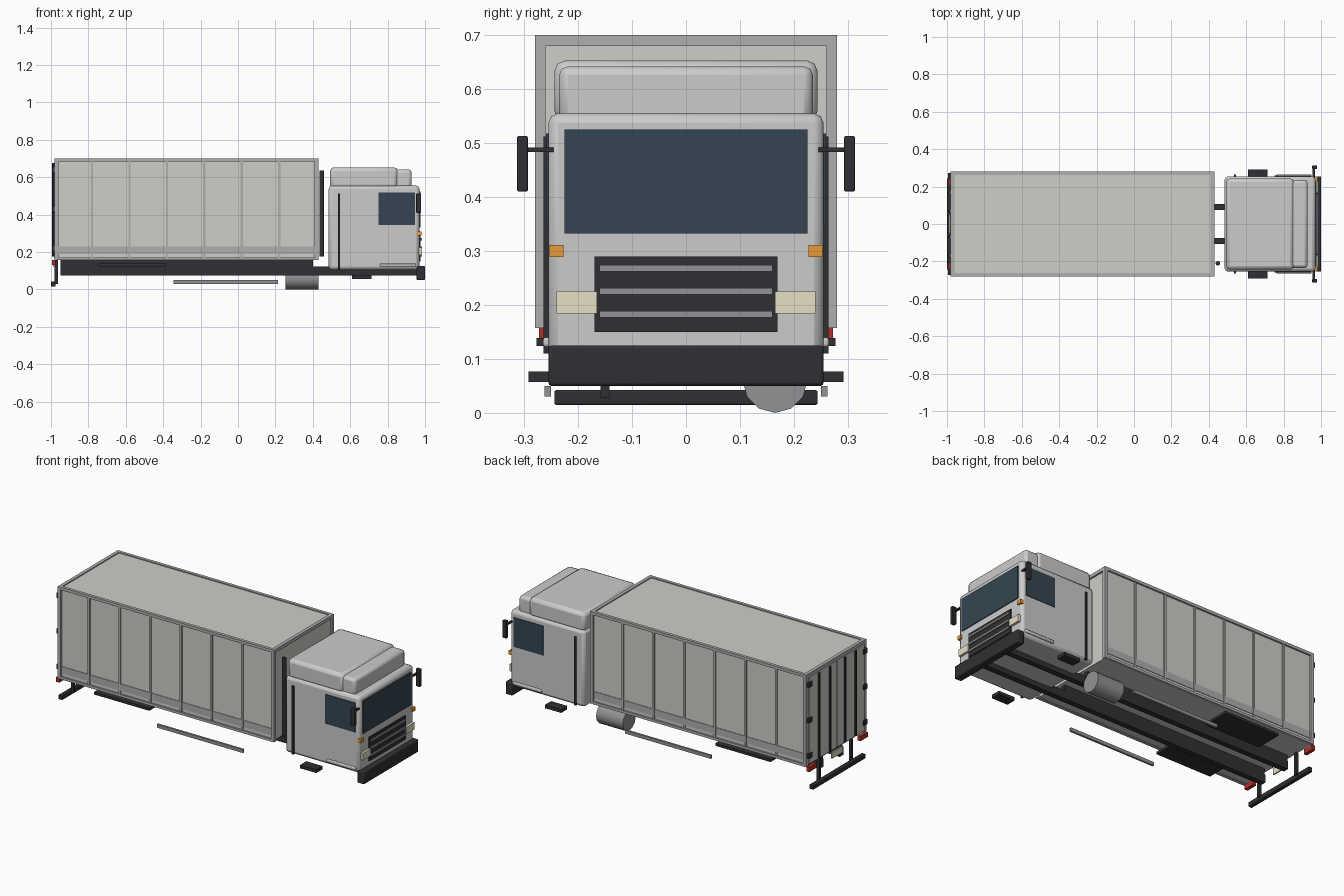
import bpy, math


def mat(name, *rgb):
    m = bpy.data.materials.new(name)
    m.diffuse_color = (*rgb, 1)
    return m


BODY = mat("body_grey", 0.62, 0.62, 0.62)
PANEL = mat("panel_grey", 0.62, 0.62, 0.58)
FRAME = mat("frame_grey", 0.42, 0.43, 0.42)
DARK = mat("dark_plastic", 0.03, 0.03, 0.035)
GLASS = mat("glass", 0.035, 0.06, 0.085)
STEEL = mat("steel", 0.28, 0.29, 0.30)
LAMP = mat("lamp", 0.80, 0.74, 0.55)
AMBER = mat("amber", 0.80, 0.33, 0.04)
RED = mat("red", 0.45, 0.03, 0.02)


def box(name, x, y, z, m, bevel=0, seg=2):
    """Box given by its (min, max) extents on each axis."""
    bpy.ops.mesh.primitive_cube_add(size=1, location=[(a + b) / 2 for a, b in (x, y, z)])
    o = bpy.context.object
    o.name = name
    o.scale = [b - a for a, b in (x, y, z)]
    bpy.ops.object.transform_apply(location=False, rotation=False, scale=True)
    o.data.materials.append(m)
    if bevel:
        b = o.modifiers.new("bevel", 'BEVEL')
        b.width, b.segments = bevel, seg
        bpy.ops.object.shade_smooth_by_angle(angle=math.radians(30))
    return o


def pair(name, x, y, z, m, bevel=0):
    """The same box on both sides of the truck."""
    box(name + "_left", x, y, z, m, bevel)
    box(name + "_right", x, (-y[1], -y[0]), z, m, bevel)


def rod(name, loc, r, length, m, axis='Z', sides=12):
    rot = (0, math.pi / 2, 0) if axis == 'X' else (0, 0, 0)
    bpy.ops.mesh.primitive_cylinder_add(vertices=sides, radius=r, depth=length,
                                        location=loc, rotation=rot)
    o = bpy.context.object
    o.name = name
    o.data.materials.append(m)
    bpy.ops.object.shade_smooth_by_angle(angle=math.radians(35))


# Cargo box with framed edges
box("cargo_box", (-0.975, 0.42), (-0.27, 0.27), (0.16, 0.694), PANEL)
for n, x in (("rear", (-0.98, -0.96)), ("front", (0.41, 0.43))):
    pair("corner_post_" + n, x, (0.26, 0.28), (0.157, 0.70), FRAME)
    box("top_crossbar_" + n, x, (-0.26, 0.26), (0.68, 0.70), FRAME)
pair("roof_rail", (-0.96, 0.41), (0.262, 0.28), (0.683, 0.70), FRAME)
pair("bottom_rail", (-0.96, 0.41), (0.262, 0.28), (0.157, 0.172), FRAME)
pair("kick_plate", (-0.96, 0.41), (0.265, 0.273), (0.19, 0.23), FRAME)
for i in range(6):
    x = -0.78 + 0.2 * i
    pair(f"side_rib_{i}", (x - 0.006, x + 0.006), (0.265, 0.277), (0.172, 0.683), FRAME)

# Rear doors, lock rods and hinges
pair("rear_door", (-0.985, -0.97), (0.003, 0.258), (0.17, 0.68), PANEL)
for y in (-0.17, -0.07, 0.07, 0.17):
    rod(f"lock_rod_{y}", (-0.988, y, 0.425), 0.007, 0.5, DARK, sides=8)
for i, z in enumerate((0.22, 0.43, 0.64)):
    pair(f"hinge_{i}", (-0.994, -0.975), (0.24, 0.272), (z - 0.014, z + 0.014), DARK)

# Chassis
pair("chassis_rail", (-0.95, 0.975), (0.075, 0.108), (0.075, 0.123), DARK)
pair("rail_spacer", (-0.95, 0.40), (0.08, 0.103), (0.12, 0.16), DARK)
pair("mudguard", (-0.745, -0.385), (0.12, 0.277), (0.124, 0.139), DARK)
pair("side_guard", (-0.345, 0.215), (0.25, 0.262), (0.03, 0.05), STEEL)
rod("fuel_tank", (0.342, 0.165, 0.06), 0.06, 0.175, STEEL, 'X', 12)
rod("air_intake", (0.448, -0.21, 0.405), 0.012, 0.46, DARK)

# Rear bumper, lights and plate
box("rear_bumper", (-1.0, -0.976), (-0.244, 0.244), (0.015, 0.042), DARK, 0.003)
pair("rear_bumper_post", (-0.98, -0.963), (0.142, 0.158), (0.028, 0.16), DARK)
pair("tail_light", (-0.995, -0.975), (0.205, 0.272), (0.13, 0.158), RED)
box("rear_plate", (-0.988, -0.98), (-0.05, 0.05), (0.122, 0.158), LAMP)

# Cab and roof fairing
box("cab", (0.485, 0.97), (-0.255, 0.255), (0.105, 0.555), BODY, 0.018)
box("roof_fairing", (0.492, 0.855), (-0.244, 0.244), (0.54, 0.653), BODY, 0.02)
box("fairing_front", (0.835, 0.928), (-0.235, 0.235), (0.54, 0.642), BODY, 0.016)
box("windscreen", (0.96, 0.975), (-0.225, 0.225), (0.332, 0.525), GLASS)
pair("side_window", (0.75, 0.945), (0.25, 0.259), (0.345, 0.518), GLASS)
pair("cab_edge_trim", (0.534, 0.546), (0.25, 0.264), (0.11, 0.512), DARK)
pair("door_sill", (0.76, 0.95), (0.25, 0.265), (0.122, 0.14), BODY, 0.005)
pair("cab_step", (0.61, 0.715), (0.235, 0.292), (0.057, 0.077), DARK)

# Cab front
box("front_bumper", (0.955, 1.0), (-0.255, 0.255), (0.05, 0.125), DARK, 0.006)
box("grille", (0.96, 0.977), (-0.17, 0.17), (0.15, 0.29), DARK)
for i, z in enumerate((0.183, 0.225, 0.268)):
    box(f"grille_bar_{i}", (0.97, 0.983), (-0.16, 0.16), (z - 0.006, z + 0.006), STEEL)
pair("headlight", (0.96, 0.984), (0.165, 0.24), (0.184, 0.225), LAMP)
pair("indicator", (0.955, 0.98), (0.227, 0.253), (0.289, 0.311), AMBER)
pair("mirror_arm", (0.955, 0.967), (0.24, 0.297), (0.483, 0.492), DARK)
pair("mirror", (0.953, 0.979), (0.293, 0.313), (0.41, 0.513), DARK, 0.003)
